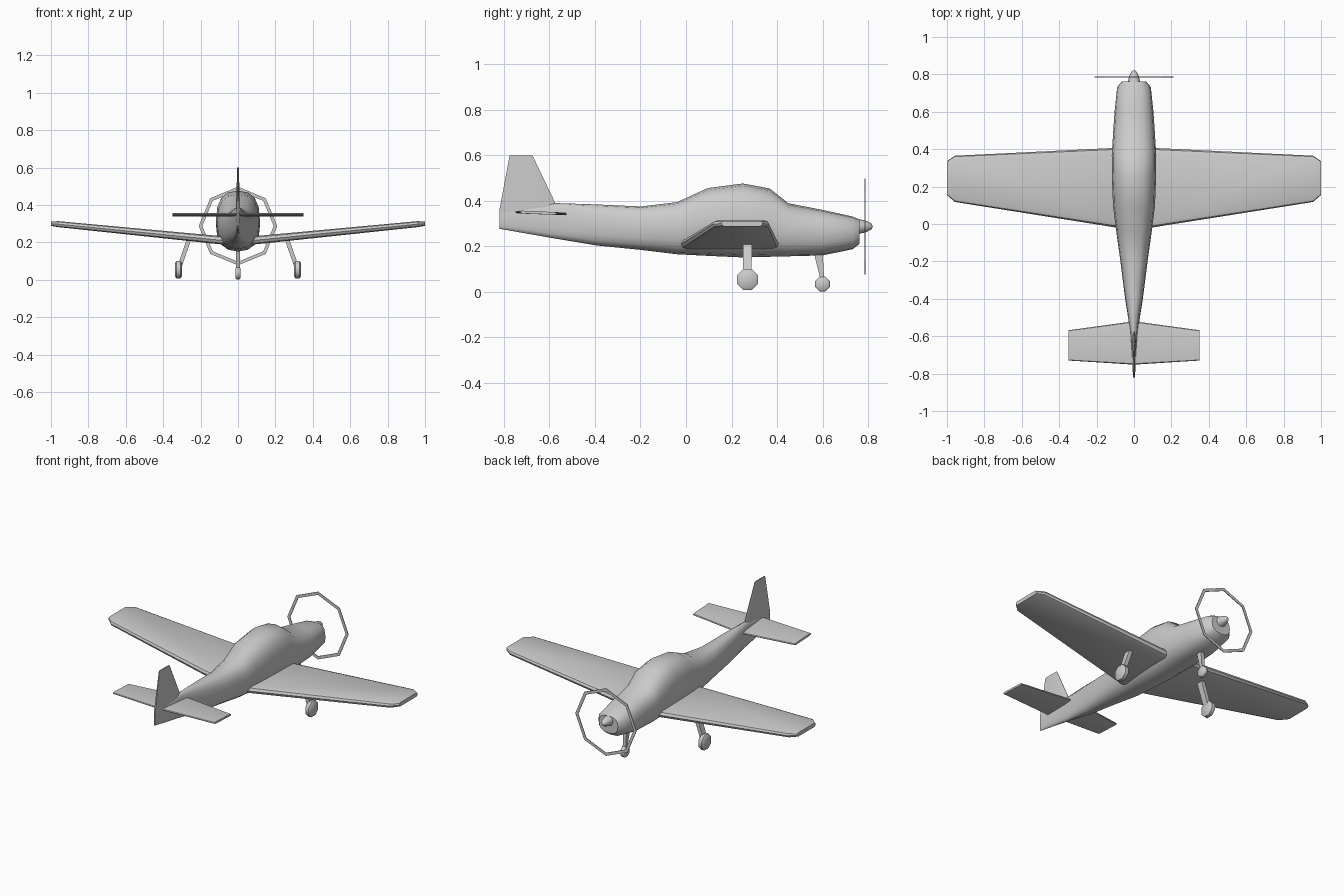
import bpy, bmesh, math
from mathutils import Vector

if "Cube" in bpy.data.objects:
    bpy.data.objects.remove(bpy.data.objects["Cube"])


def make(name, bm, smooth=30):
    bmesh.ops.recalc_face_normals(bm, faces=bm.faces)
    me = bpy.data.meshes.new(name)
    bm.to_mesh(me)
    bm.free()
    ob = bpy.data.objects.new(name, me)
    bpy.context.collection.objects.link(ob)
    bpy.ops.object.select_all(action='DESELECT')
    ob.select_set(True)
    bpy.context.view_layer.objects.active = ob
    if smooth:
        bpy.ops.object.shade_smooth_by_angle(angle=math.radians(smooth))
    return ob


def loft(name, rings, closed=False, smooth=30):
    bm = bmesh.new()
    vs = [[bm.verts.new(p) for p in r] for r in rings]
    pairs = list(zip(vs, vs[1:])) + ([(vs[-1], vs[0])] if closed else [])
    for a, b in pairs:
        for i in range(len(a)):
            j = (i + 1) % len(a)
            bm.faces.new((a[i], a[j], b[j], b[i]))
    if not closed:
        bm.faces.new(vs[0])
        bm.faces.new(vs[-1])
    return make(name, bm, smooth)


def mirror(ob):
    m = ob.modifiers.new("mirror", 'MIRROR')
    m.use_axis[0] = True


def oval(y, lo, hi, w, n=16, e=2.5):
    pts = []
    for i in range(n):
        a = math.tau * i / n
        c, s = math.cos(a), math.sin(a)
        x = w * math.copysign(abs(c) ** (2 / e), c)
        z = (lo + hi) / 2 + (hi - lo) / 2 * math.copysign(abs(s) ** (2 / e), s)
        pts.append((x, y, z))
    return pts


# Fuselage: y, bottom, top, half width
stations = [(-.82, .277, .36, .005), (-.575, .234, .39, .02), (-.395, .204, .384, .048),
            (-.197, .184, .375, .073), (-.04, .165, .394, .095), (.096, .158, .456, .112),
            (.25, .151, .476, .118), (.368, .154, .454, .119), (.45, .156, .389, .114),
            (.6, .16, .36, .104), (.732, .187, .331, .09), (.762, .21, .318, .065)]
loft("fuselage", [oval(*s) for s in stations], smooth=40)

# Spinner
loft("spinner", [oval(y, .287 - r, .287 + r, r, 8, 2)
                 for y, r in [(.755, .033), (.79, .026), (.812, .015), (.82, .006)]], smooth=50)

# Propeller ring
ring = []
for i in range(8):
    a = math.tau * i / 8
    ring.append([(r * math.cos(a), y, .287 + r * math.sin(a))
                 for r, y in [(.21, .784), (.21, .788), (.191, .788), (.191, .784)]])
loft("propeller_ring", ring, closed=True, smooth=0)


# Wing and tailplane: x, rear y, front y, rear z, front z, half thickness
SECTION = [(0, 0), (.02, .7), (.07, 1), (.93, 1), (.98, .7), (1, 0),
           (.98, -.7), (.93, -1), (.07, -1), (.02, -.7)]


def foil(x, y0, y1, z0, z1, t):
    return [(x, y0 + (y1 - y0) * u, z0 + (z1 - z0) * u + t * v) for u, v in SECTION]


mirror(loft("wing", [foil(*s) for s in [(.03, -.03, .412, .206, .206, .022),
                                        (.12, -.015, .406, .214, .214, .022),
                                        (.958, .118, .365, .297, .297, .016),
                                        (1, .155, .337, .3, .3, .012)]]))
mirror(loft("tailplane", [foil(*s) for s in [(0, -.752, -.52, .351, .342, .006),
                                             (.35, -.73, -.568, .351, .344, .006)]]))

# Fin
def fin_ring(z, y0, y1, w):
    return [(-w * .4, y0, z), (w * .4, y0, z), (w, y1 - .04, z), (.001, y1, z),
            (-.001, y1, z), (-w, y1 - .04, z)]


loft("fin", [fin_ring(.32, -.82, -.545, .012), fin_ring(.36, -.82, -.56, .012),
             fin_ring(.6, -.775, -.675, .004)])


# Wheels and landing gear legs
def wheel(name, x, y, z, r, w):
    rings = []
    for dx, k in [(-w, .8), (-w * .6, 1), (w * .6, 1), (w, .8)]:
        rings.append([(x + dx, y + k * r * math.cos(a), z + k * r * math.sin(a))
                      for a in [math.tau * (i + .5) / 8 for i in range(8)]])
    return loft(name, rings, smooth=50)


def leg(name, top, bottom, sx0, sy0, sx1, sy1):
    rings = []
    for p, sx, sy in ((top, sx0, sy0), (bottom, sx1, sy1)):
        rings.append([Vector(p) + Vector((a * sx, b * sy, 0))
                      for a, b in [(-1, -1), (1, -1), (1, 1), (-1, 1)]])
    return loft(name, rings, smooth=0)


mirror(wheel("main_wheel", .318, .27, .054, .05, .018))
mirror(leg("main_leg", (.263, .27, .215), (.312, .27, .07), .012, .02, .012, .018))
wheel("nose_wheel", 0, .6, .034, .035, .014)
leg("nose_leg", (0, .58, .18), (0, .6, .05), .012, .02, .01, .008)
